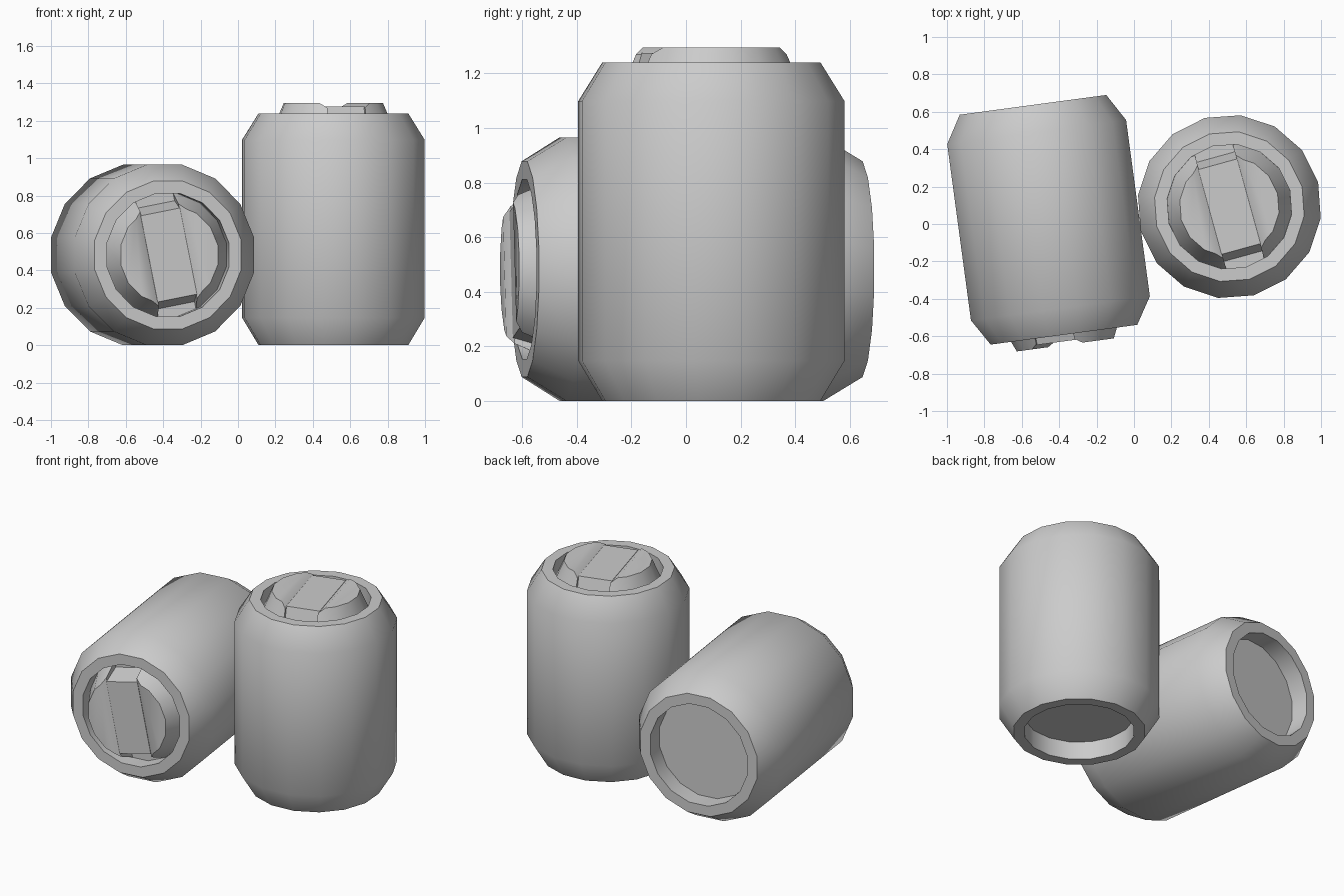
import bpy, bmesh
from math import radians, sin, cos, pi
from mathutils import Matrix, Vector

if "Cube" in bpy.data.objects:
    bpy.data.objects.remove(bpy.data.objects["Cube"])

SIDES = 16


def lathe(bm, profile):
    """Stack rings of (radius, z) and cap both ends."""
    rings = [[bm.verts.new((r * cos(2 * pi * i / SIDES), r * sin(2 * pi * i / SIDES), z))
              for i in range(SIDES)] for r, z in profile]
    for a, b in zip(rings, rings[1:]):
        for i in range(SIDES):
            j = (i + 1) % SIDES
            bm.faces.new((a[i], a[j], b[j], b[i]))
    bm.faces.new(rings[0][::-1])
    bm.faces.new(rings[-1])


def finish(name, bm, matrix):
    bmesh.ops.recalc_face_normals(bm, faces=bm.faces[:])
    for f in bm.faces:
        f.smooth = True
    mesh = bpy.data.meshes.new(name)
    bm.to_mesh(mesh)
    bm.free()
    mesh.set_sharp_from_angle(angle=radians(40))
    ob = bpy.data.objects.new(name, mesh)
    ob.matrix_world = matrix
    bpy.context.collection.objects.link(ob)


def cut(bm, point, normal):
    """Remove everything on the normal side of a plane and close the hole."""
    geom = bm.verts[:] + bm.edges[:] + bm.faces[:]
    res = bmesh.ops.bisect_plane(bm, geom=geom, plane_co=point, plane_no=normal, clear_outer=True)
    edges = [e for e in res["geom_cut"] if isinstance(e, bmesh.types.BMEdge)]
    bmesh.ops.contextual_create(bm, geom=edges)


def canister(prefix, matrix):
    # Chamfered shell with a recess in each end
    bm = bmesh.new()
    lathe(bm, [(.335, .12), (.335, 0), (.403, 0), (.492, .147), (.492, 1.098),
               (.403, 1.24), (.335, 1.24), (.335, 1.14)])
    finish(prefix + "_body", bm, matrix)

    # Raised conical plug, split by a channel with sloping walls
    for side, label in ((-1, "left"), (1, "right")):
        bm = bmesh.new()
        lathe(bm, [(.335, 1.139), (.267, 1.295)])
        cut(bm, Vector((side * .139, 0, 1.295)), Vector((-side * .025, 0, .034)))
        cut(bm, Vector((side * .105, 0, 1.2)), Vector((-side, 0, 0)))
        finish(f"{prefix}_plug_{label}", bm, matrix)

    # Grip bar lying in the channel, with sloping ends
    bm = bmesh.new()
    outline = [(-.275, 1.139), (-.235, 1.275), (.235, 1.275), (.275, 1.139)]
    face = bm.faces.new([bm.verts.new((-.108, y, z)) for y, z in outline])
    ext = bmesh.ops.extrude_face_region(bm, geom=[face])
    moved = [g for g in ext["geom"] if isinstance(g, bmesh.types.BMVert)]
    bmesh.ops.translate(bm, verts=moved, vec=(.216, 0, 0))
    if not any(f.normal.x < -.9 for f in bm.faces):
        bm.normal_update()
    finish(prefix + "_grip_bar", bm, matrix)


def rot(deg, axis):
    return Matrix.Rotation(radians(deg), 4, axis)


# One canister upright, one lying on a flat side
canister("standing_canister", Matrix.Translation((.51, .093, 0)) @ rot(15.4, 'Z'))
canister("lying_canister", Matrix.Translation((-.54, .637, .4825))
         @ rot(7.67, 'Z') @ rot(90, 'X') @ rot(11.25, 'Z'))
